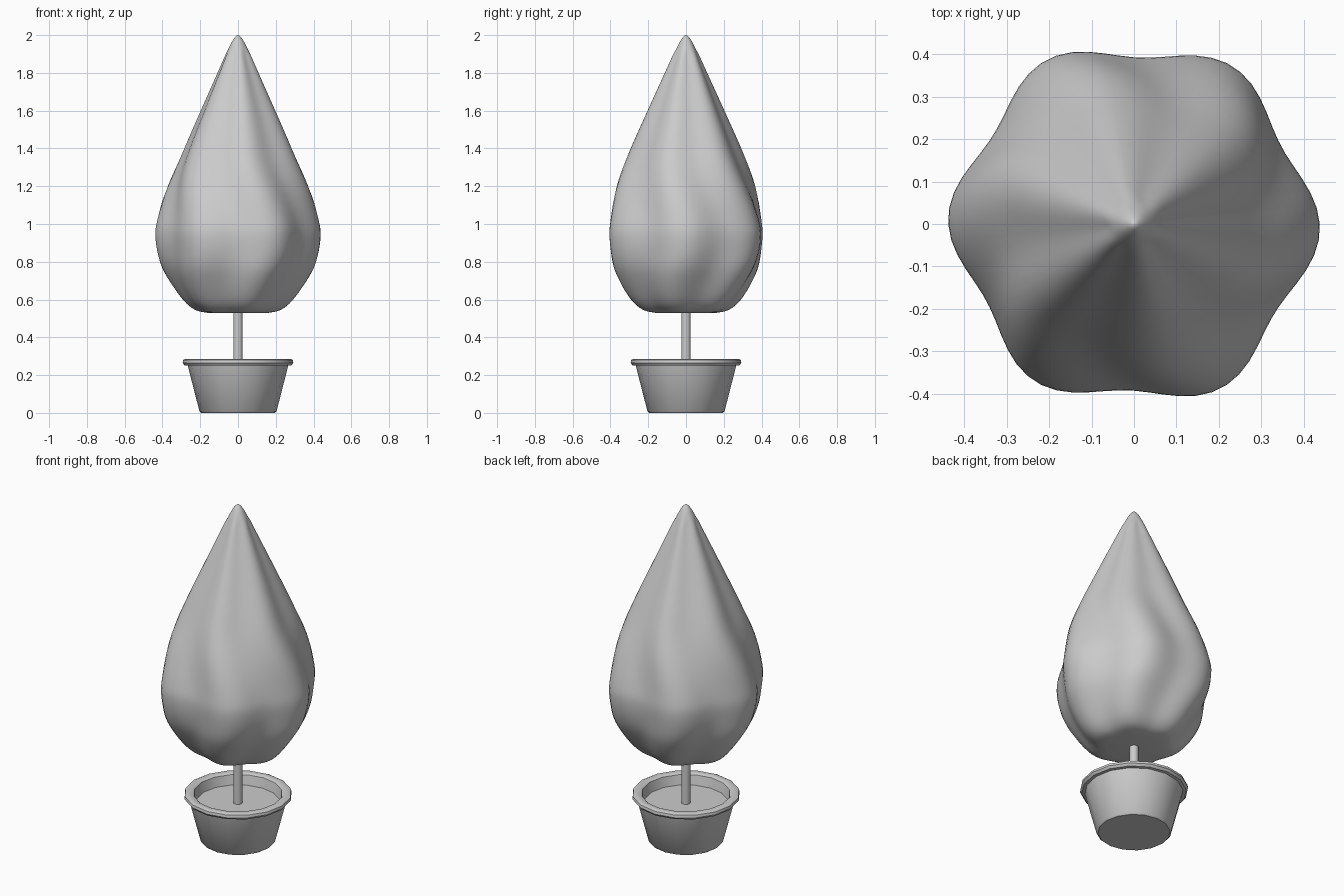
import bpy, bmesh, math

cube = bpy.data.objects.get("Cube")
if cube:
    bpy.data.objects.remove(cube, do_unlink=True)

grey = bpy.data.materials.new("plain_grey")
grey.use_nodes = True
GREY = (0.6, 0.6, 0.6, 1)
grey.diffuse_color = GREY
grey.node_tree.nodes["Principled BSDF"].inputs["Base Color"].default_value = GREY


def smoothstep(a, b, v):
    t = min(max((v - a) / (b - a), 0), 1)
    return t * t * (3 - 2 * t)


def revolve(name, profile, sides, shape=None, angle=40):
    """Turn an (r, z) profile around z; shape(r, z, theta) may alter the radius."""
    bm = bmesh.new()
    rings = []
    for r, z in profile:
        if r == 0:
            rings.append([bm.verts.new((0, 0, z))])
            continue
        ring = []
        for i in range(sides):
            a = math.tau * i / sides
            rr = shape(r, z, a) if shape else r
            ring.append(bm.verts.new((rr * math.cos(a), rr * math.sin(a), z)))
        rings.append(ring)
    for low, high in zip(rings, rings[1:]):
        for i in range(sides):
            j = (i + 1) % sides
            if len(low) == 1:
                bm.faces.new((low[0], high[j], high[i]))
            elif len(high) == 1:
                bm.faces.new((low[i], low[j], high[0]))
            else:
                bm.faces.new((low[i], low[j], high[j], high[i]))
    bmesh.ops.recalc_face_normals(bm, faces=bm.faces)
    mesh = bpy.data.meshes.new(name)
    bm.to_mesh(mesh)
    bm.free()
    mesh.materials.append(grey)
    obj = bpy.data.objects.new(name, mesh)
    bpy.context.collection.objects.link(obj)
    bpy.ops.object.select_all(action='DESELECT')
    obj.select_set(True)
    bpy.context.view_layer.objects.active = obj
    bpy.ops.object.shade_smooth_by_angle(angle=math.radians(angle))
    return obj


def spline(points, steps):
    """Catmull-Rom curve through the profile points."""
    pts = [points[0]] + points + [points[-1]]
    out = []
    for p0, p1, p2, p3 in zip(pts, pts[1:], pts[2:], pts[3:]):
        for s in range(steps):
            t = s / steps
            out.append(tuple(
                b + t / 2 * (c - a + t * (2 * a - 5 * b + 4 * c - d + t * (3 * (b - c) + d - a)))
                for a, b, c, d in zip(p0, p1, p2, p3)))
    return out + [points[-1]]


def six_lobes(r, z, theta):
    """Six soft ridges that swirl a little with height."""
    twist = 40 + 18 * (1 - smoothstep(0.95, 1.4, z)) - 13 * (1 - smoothstep(0.55, 0.9, z))
    depth = 0.055 * smoothstep(2.0, 1.8, z) if z > 1.9 else 0.055
    return r * (1 + depth * (math.cos(6 * (theta - math.radians(twist))) - 0.1))


# Foliage
outline = [(0.16, 0.53), (0.22, 0.545), (0.28, 0.595), (0.35, 0.7), (0.395, 0.8),
           (0.417, 0.93), (0.406, 1.03), (0.36, 1.2), (0.282, 1.4), (0.196, 1.6),
           (0.108, 1.8), (0.064, 1.9), (0.032, 1.965), (0.012, 1.993), (0, 2.0)]
revolve("foliage", [(0, 0.53)] + spline(outline, 4), 72, six_lobes, 60)

# Trunk
revolve("trunk", [(0, 0.2), (0.025, 0.2), (0.025, 0.56), (0, 0.56)], 12)

# Pot with a rolled rim and a recessed inside
revolve("pot", [(0, 0), (0.195, 0), (0.204, 0.008), (0.266, 0.25), (0.283, 0.252),
                (0.293, 0.265), (0.29, 0.28), (0.28, 0.285), (0.25, 0.285),
                (0.24, 0.278), (0.225, 0.21)], 16)

# Soil
revolve("soil", [(0, 0.2), (0.23, 0.2), (0.23, 0.222), (0, 0.222)], 16)
